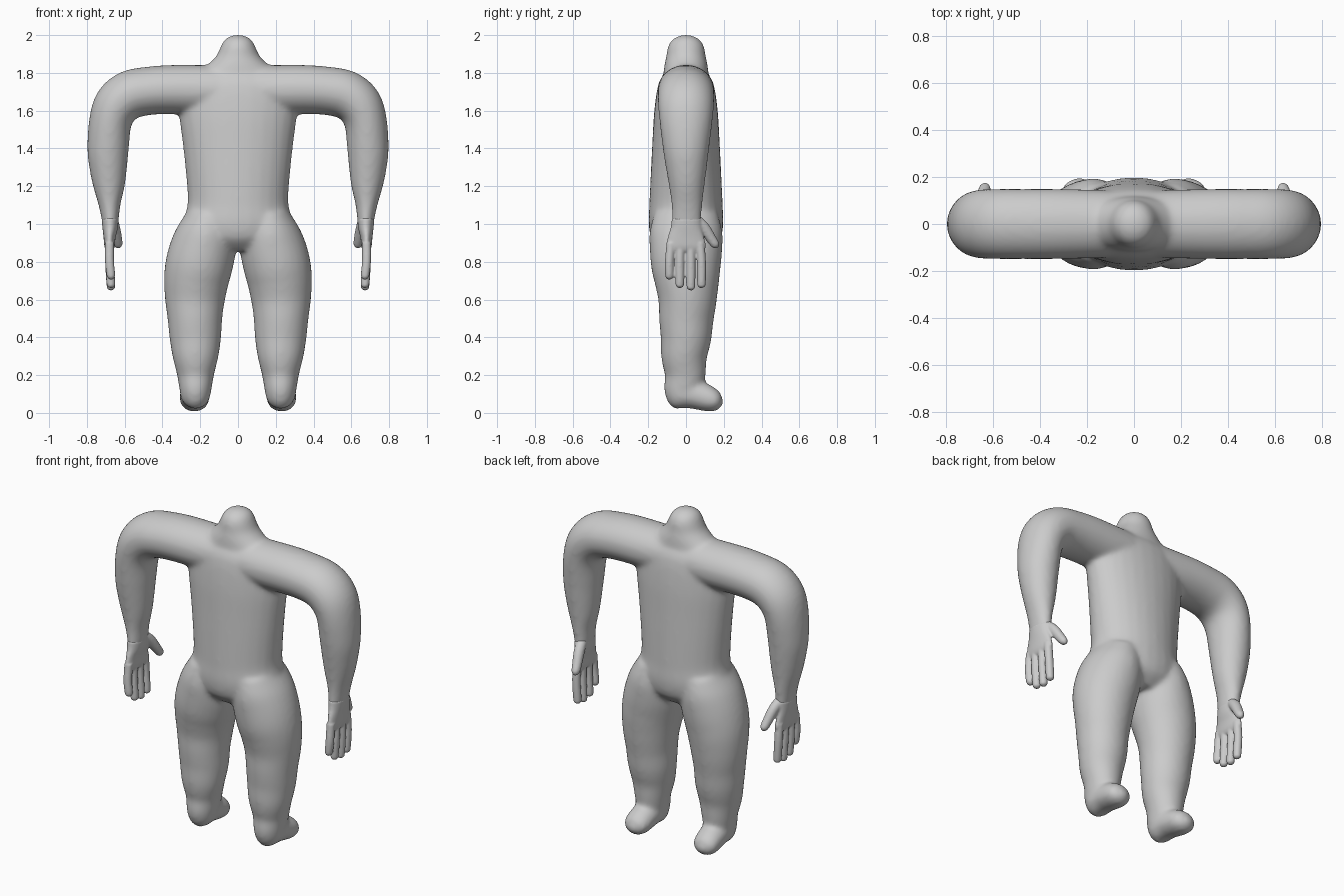
import bpy, bmesh, math
from mathutils import Vector

cube = bpy.data.objects.get("Cube")
if cube:
    bpy.data.objects.remove(cube, do_unlink=True)

clay = bpy.data.materials.new("light_grey")
clay.use_nodes = True
GREY = (0.6, 0.6, 0.6, 1)
clay.diffuse_color = GREY
clay.node_tree.nodes["Principled BSDF"].inputs["Base Color"].default_value = GREY


def spline(rows, steps=4):
    """Catmull-Rom resampling of station rows."""
    out = []
    for i in range(len(rows) - 1):
        p0, p1 = rows[max(i - 1, 0)], rows[i]
        p2, p3 = rows[i + 1], rows[min(i + 2, len(rows) - 1)]
        for s in range(steps):
            t = s / steps
            out.append([b + 0.5 * t * (c - a + t * (2*a - 5*b + 4*c - d + t * (3*(b - c) + d - a)))
                        for a, b, c, d in zip(p0, p1, p2, p3)])
    out.append(list(rows[-1]))
    return out


def loft(bm, rows, side=(1, 0, 0), mirror=1, sides=28):
    """Closed tube through rows of x, y, z, radius along side, radius across."""
    rows = spline(rows)
    pts = [Vector(r[:3]) for r in rows]
    rings = []
    for i, r in enumerate(rows):
        tangent = (pts[min(i + 1, len(pts) - 1)] - pts[max(i - 1, 0)]).normalized()
        u = Vector(side)
        u = (u - tangent * u.dot(tangent)).normalized()
        v = tangent.cross(u)
        ring = []
        for k in range(sides):
            a = math.tau * k / sides
            p = pts[i] + u * (max(r[3], 0.002) * math.cos(a)) + v * (max(r[4], 0.002) * math.sin(a))
            ring.append(bm.verts.new((p.x * mirror, p.y, p.z)))
        rings.append(ring)
    faces = [bm.faces.new(rings[0]), bm.faces.new(rings[-1][::-1])]
    for a, b in zip(rings, rings[1:]):
        for k in range(sides):
            n = (k + 1) % sides
            faces.append(bm.faces.new((a[k], b[k], b[n], a[n])))
    bmesh.ops.recalc_face_normals(bm, faces=faces)


def finish(bm, name, voxel, repeat):
    """Fuse the overlapping tubes into one soft skin."""
    mesh = bpy.data.meshes.new(name)
    bm.to_mesh(mesh)
    bm.free()
    mesh.materials.append(clay)
    obj = bpy.data.objects.new(name, mesh)
    bpy.context.collection.objects.link(obj)
    fuse = obj.modifiers.new("fuse", 'REMESH')
    fuse.mode = 'VOXEL'
    fuse.voxel_size = voxel
    fuse.use_smooth_shade = True
    soft = obj.modifiers.new("soften", 'SMOOTH')
    soft.factor = 0.5
    soft.iterations = repeat


# Torso, shoulders to hips
torso = [(0, 0, 1.82, .22, .09), (0, 0, 1.75, .32, .143), (0, 0, 1.6, .315, .168),
         (0, 0, 1.4, .29, .18), (0, 0, 1.2, .27, .19), (0, 0, 1.1, .268, .194),
         (0, 0, 1.0, .29, .198), (0, 0, .92, .26, .18), (0, 0, .86, .15, .12)]
# Neck stump with rounded top
neck = [(0, 0, 1.78, .24, .12), (0, 0, 1.84, .165, .115), (0, 0, 1.89, .115, .104),
        (0, 0, 1.94, .092, .096), (0, 0, 1.975, .072, .074), (0, 0, 1.995, .04, .04),
        (0, 0, 2.003, .004, .004)]
leg = [(.15, 0, 1.05, .12, .17), (.165, 0, .96, .157, .192), (.185, 0, .87, .175, .192),
       (.207, 0, .78, .178, .185), (.221, .005, .7, .172, .172), (.228, .008, .6, .159, .155),
       (.228, .002, .5, .145, .145), (.226, 0, .4, .137, .135), (.225, -.01, .3, .122, .122),
       (.225, -.004, .2, .098, .108), (.225, -.015, .12, .084, .102),
       (.225, -.015, .06, .068, .08), (.225, -.01, .03, .035, .045)]
# Foot from heel to rounded toe
foot = [(.225, -.09, .1, .03, .03), (.225, -.05, .1, .075, .07), (.227, .03, .1, .08, .077),
        (.23, .09, .085, .079, .074), (.232, .14, .068, .076, .064),
        (.232, .175, .06, .058, .046), (.232, .197, .058, .012, .012)]
arm = [(0, 0, 1.71, .13, .14), (.2, 0, 1.71, .132, .147), (.35, 0, 1.712, .13, .15),
       (.47, 0, 1.705, .128, .15), (.57, 0, 1.685, .129, .15), (.64, 0, 1.63, .124, .148),
       (.676, 0, 1.54, .113, .14), (.688, 0, 1.4, .11, .123), (.687, .002, 1.3, .1, .109),
       (.683, .004, 1.2, .084, .094), (.68, .005, 1.1, .058, .082),
       (.676, .003, 1.01, .043, .077), (.678, 0, .95, .03, .075)]

body = bmesh.new()
loft(body, torso)
loft(body, neck)
for s in (1, -1):
    loft(body, leg, mirror=s)
    loft(body, foot, mirror=s)
    # Radius across lies in the bend plane, so depth runs along y
    loft(body, [(x, y, z, d, w) for x, y, z, w, d in arm], side=(0, 1, 0), mirror=s)
finish(body, "body", .012, 14)

# Hands: palm, four fingers and a thumb
palm = [(.677, .003, 1.03, .078, .045), (.677, .002, .98, .083, .041),
        (.68, 0, .93, .096, .032), (.68, 0, .88, .106, .027), (.68, 0, .855, .09, .018)]
fingers = [(-.088, .705), (-.033, .66), (.026, .648), (.082, .66)]
for s, name in ((1, "left_hand"), (-1, "right_hand")):
    hand = bmesh.new()
    loft(hand, palm, side=(0, 1, 0), mirror=s)
    for y, tip in fingers:
        loft(hand, [(.68, y * .9, .9, .024, .024), (.68, y, .8, .024, .024),
                    (.673, y, tip + .025, .023, .023), (.672, y, tip + .007, .016, .016),
                    (.672, y, tip, .004, .004)], side=(0, 1, 0), mirror=s, sides=14)
    loft(hand, [(.67, .04, 1.03, .03, .03), (.655, .09, .985, .032, .03),
                (.64, .135, .92, .027, .027), (.634, .157, .888, .022, .022),
                (.632, .166, .873, .006, .006)], side=(0, 1, 0), mirror=s, sides=14)
    finish(hand, name, .006, 5)
